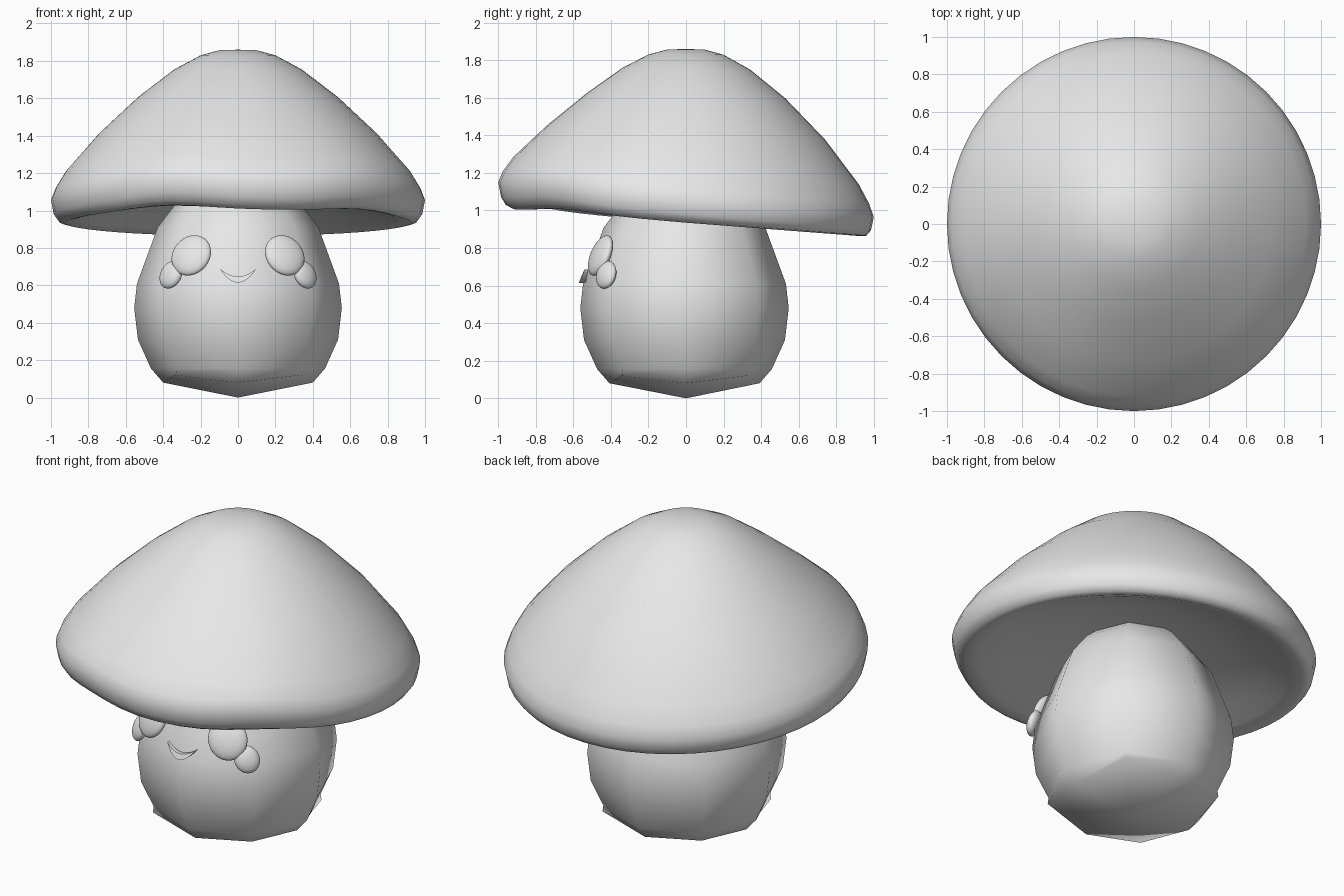
import bpy, bmesh, math
from mathutils import Vector, Matrix

if "Cube" in bpy.data.objects:
    bpy.data.objects.remove(bpy.data.objects["Cube"])

grey = bpy.data.materials.new("plain_grey")
grey.diffuse_color = (0.8, 0.8, 0.8, 1)
grey.use_nodes = True
grey.node_tree.nodes["Principled BSDF"].inputs["Base Color"].default_value = grey.diffuse_color


def finish(name, bm, angle=None):
    """Turn a bmesh into a smooth shaded object."""
    bmesh.ops.recalc_face_normals(bm, faces=bm.faces)
    mesh = bpy.data.meshes.new(name)
    bm.to_mesh(mesh)
    bm.free()
    mesh.materials.append(grey)
    ob = bpy.data.objects.new(name, mesh)
    bpy.context.collection.objects.link(ob)
    mesh.shade_smooth()
    if angle:
        bpy.context.view_layer.objects.active = ob
        ob.select_set(True)
        bpy.ops.object.shade_smooth_by_angle(angle=math.radians(angle))
        ob.select_set(False)
    return ob


def lathe(profile, sides, warp):
    """Spin (radius, z) points; the first and last lie on the axis."""
    bm = bmesh.new()
    start = bm.verts.new((0, 0, profile[0][1]))
    end = bm.verts.new((0, 0, profile[-1][1]))
    rings = []
    for k, (r, z) in enumerate(profile[1:-1]):
        rings.append([bm.verts.new(warp(k, r, z, math.tau * i / sides)) for i in range(sides)])
    for i in range(sides):
        j = (i + 1) % sides
        bm.faces.new((start, rings[0][i], rings[0][j]))
        bm.faces.new((end, rings[-1][j], rings[-1][i]))
        for a, b in zip(rings, rings[1:]):
            bm.faces.new((a[i], b[i], b[j], a[j]))
    return bm


# Cap: domed shell, raised at the front with a wavy front rim
def cap_warp(k, r, z, t):
    x, y = r * math.cos(t), r * math.sin(t)
    lift = -0.09 * y * r * r
    if y < 0:
        wave = 0.04 * math.exp(-((x + 0.38) / 0.28) ** 2) + 0.03 * math.exp(-((x - 0.65) / 0.22) ** 2)
        lift += wave * r ** 4 * min(1, -y * 2)
    return x, y, z + lift


cap_profile = [(0, 1.86), (0.1, 1.857), (0.2, 1.83), (0.34, 1.755), (0.53, 1.61), (0.74, 1.415),
               (0.92, 1.21), (0.975, 1.12), (1.0, 1.055), (0.985, 0.98), (0.96, 0.945), (0.925, 0.935),
               (0.85, 0.955), (0.72, 1.0), (0.55, 1.045), (0.3, 1.09), (0, 1.11)]
finish("cap", lathe(cap_profile, 48, cap_warp))


# Stem: eight sided egg with a shallow pointed base
def stem_warp(k, r, z, t):
    if k == 0 and round(t / (math.pi / 4)) % 2:
        r, z = 0.47, 0.12
    return r * math.cos(t), r * math.sin(t) - 0.008, z


stem_profile = [(0, 0), (0.40, 0.08), (0.465, 0.155), (0.535, 0.31), (0.555, 0.48), (0.54, 0.61),
                (0.43, 0.91), (0.33, 1.04), (0.2, 1.15), (0, 1.2)]
finish("stem", lathe(stem_profile, 8, stem_warp))


# Eyes and cheeks: flattened balls lying on the stem, mirrored
def disc(name, centre, normal, radius, thick, stretch, roll):
    bm = bmesh.new()
    bmesh.ops.create_uvsphere(bm, u_segments=32, v_segments=16, radius=1)
    turn = Vector(normal).to_track_quat('Z', 'Y').to_matrix().to_4x4()
    bm.transform(Matrix.Translation(centre) @ turn @ Matrix.Rotation(roll, 4, 'Z')
                 @ Matrix.Diagonal((radius, radius * stretch, thick, 1)))
    finish(name, bm)


for side, s in (("left", -1), ("right", 1)):
    disc(side + "_eye", (s * 0.25, -0.455, 0.76), (s * 0.35, -0.85, 0.38), 0.110, 0.04, 1.06, s * 0.4)
    disc(side + "_cheek", (s * 0.358, -0.425, 0.657), (s * 0.6, -0.72, 0.3), 0.070, 0.035, 1.12, s * 0.4)

# Smile: thin crescent bent around the stem
bm = bmesh.new()
steps = 16
sections = []
for i in range(steps + 1):
    u = -1 + 2 * i / steps
    x, drop = 0.095 * u, 1 - u * u
    low, high = 0.685 - 0.07 * drop, 0.687 - 0.04 * drop
    front, back = -0.54 - 0.03 * drop, -0.52 - 0.015 * drop
    sections.append([bm.verts.new(p) for p in
                     ((x, front, low), (x, front + 0.012 * drop, high), (x, back, high), (x, back, low))])
for a, b in zip(sections, sections[1:]):
    for i in range(4):
        j = (i + 1) % 4
        bm.faces.new((a[i], a[j], b[j], b[i]))
bm.faces.new(sections[0])
bm.faces.new(sections[-1])
finish("smile", bm, 40)
